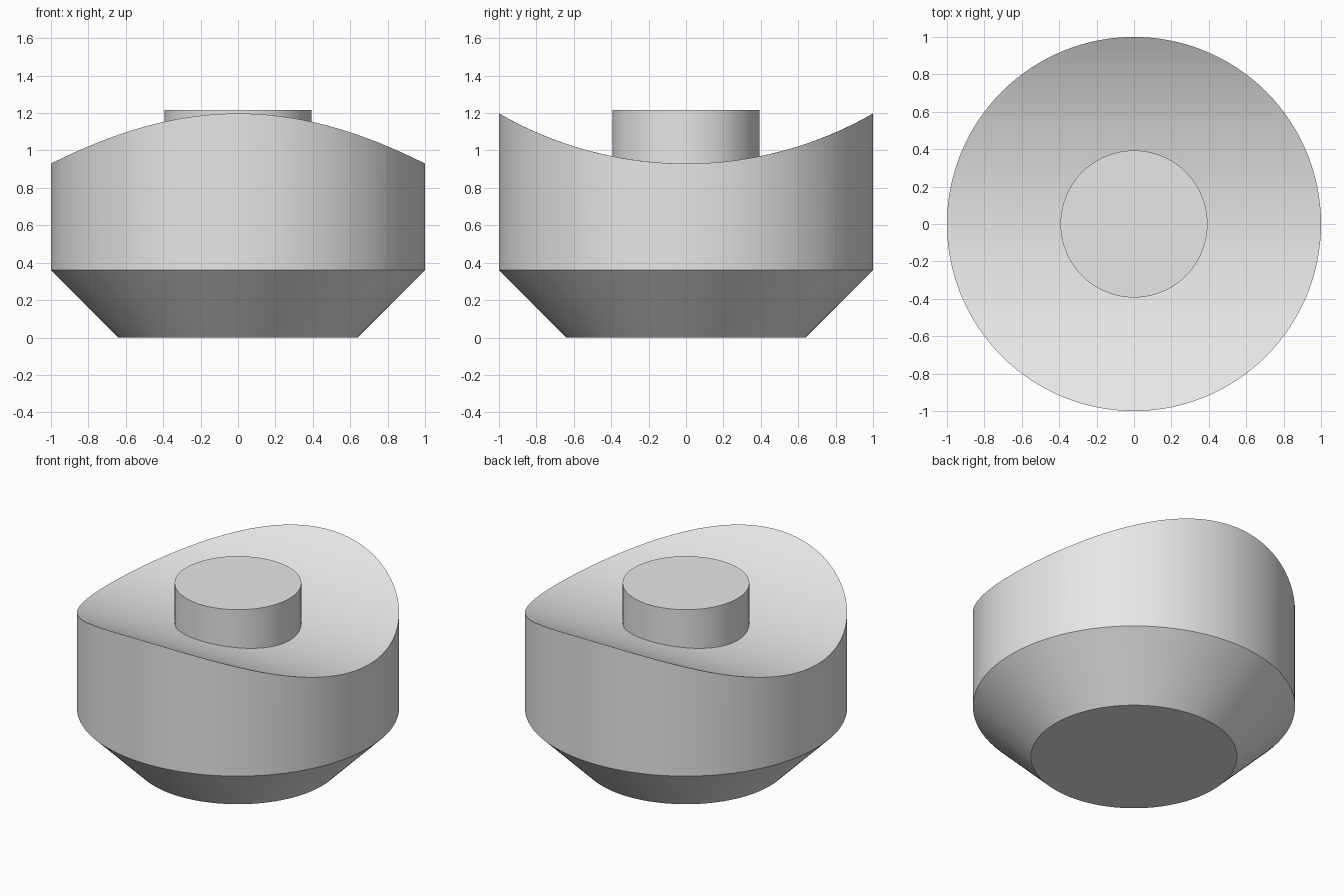
import bpy, bmesh, math

if "Cube" in bpy.data.objects:
    bpy.data.objects.remove(bpy.data.objects["Cube"])

SEG = 128
BODY_R, BASE_R, POST_R = 1.0, 0.64, 0.393
CONE_Z, SADDLE_Z, POST_Z = 0.36, 0.93, 1.217
TROUGH_R = 2.0


def saddle(x, y):
    """Height of the trough, a cylinder lying along x."""
    return SADDLE_Z + TROUGH_R - math.sqrt(TROUGH_R ** 2 - y * y)


def flat(z):
    return lambda x, y: z


grey = bpy.data.materials.new("light_grey")
grey.diffuse_color = (0.8, 0.8, 0.8, 1)
grey.use_nodes = True
grey.node_tree.nodes["Principled BSDF"].inputs["Base Color"].default_value = grey.diffuse_color

# Rings from the underside, up the wall, in across the saddle and up the post
STEPS = 12
rings = [(BASE_R, flat(0)), (BODY_R, flat(CONE_Z))]
rings += [(BODY_R + (POST_R - BODY_R) * i / STEPS, saddle) for i in range(STEPS + 1)]
rings += [(POST_R, flat(POST_Z))]

bm = bmesh.new()
loops = []
for r, height in rings:
    loop = []
    for i in range(SEG):
        a = 2 * math.pi * i / SEG
        x, y = r * math.cos(a), r * math.sin(a)
        loop.append(bm.verts.new((x, y, height(x, y))))
    loops.append(loop)
for low, high in zip(loops, loops[1:]):
    for i in range(SEG):
        j = (i + 1) % SEG
        bm.faces.new((low[i], low[j], high[j], high[i]))

# Flat underside and post top
bm.faces.new(loops[0][::-1])
bm.faces.new(loops[-1])
bmesh.ops.recalc_face_normals(bm, faces=bm.faces)

mesh = bpy.data.meshes.new("saddle_body_with_post")
bm.to_mesh(mesh)
bm.free()
mesh.materials.append(grey)
body = bpy.data.objects.new("saddle_body_with_post", mesh)
bpy.context.collection.objects.link(body)

# Smooth curved walls, sharp rims
bpy.context.view_layer.objects.active = body
body.select_set(True)
bpy.ops.object.shade_smooth_by_angle(angle=math.radians(30))
